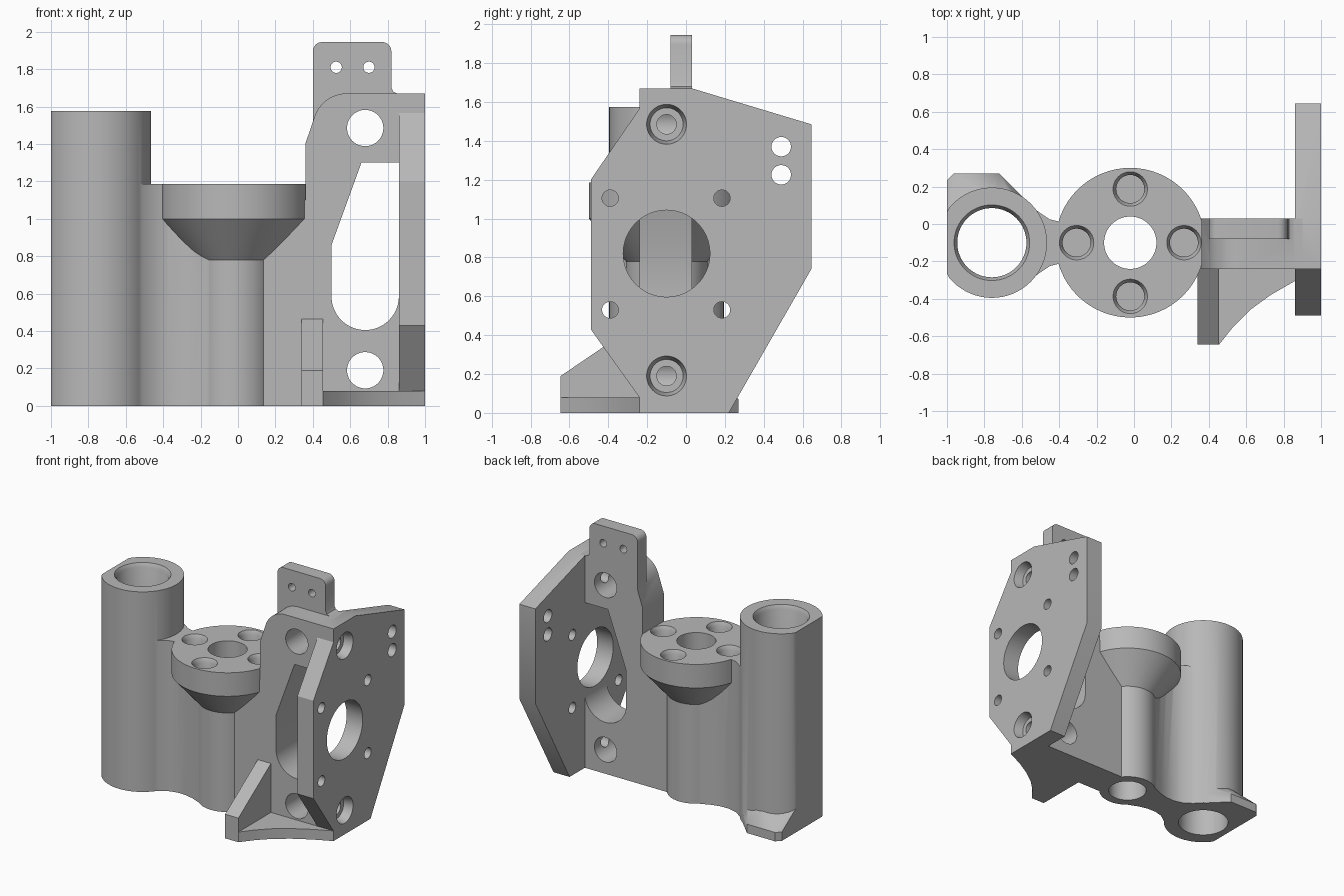
import bpy, bmesh
from math import sin, cos, radians

cube = bpy.data.objects.get("Cube")
if cube:
    bpy.data.objects.remove(cube, do_unlink=True)

grey = bpy.data.materials.new("plain grey")
grey.use_nodes = True
colour = (0.48, 0.48, 0.48, 1)
grey.diffuse_color = colour
grey.node_tree.nodes["Principled BSDF"].inputs["Base Color"].default_value = colour


def finish(name, bm):
    bmesh.ops.recalc_face_normals(bm, faces=bm.faces[:])
    mesh = bpy.data.meshes.new(name)
    bm.to_mesh(mesh)
    bm.free()
    mesh.materials.append(grey)
    ob = bpy.data.objects.new(name, mesh)
    bpy.context.collection.objects.link(ob)
    return ob


def place(axis, p, d):
    """Put a 2D profile point at depth d along the axis."""
    return {"x": (d, p[0], p[1]), "y": (p[0], d, p[1]), "z": (p[0], p[1], d)}[axis]


def prism(name, axis, pts, lo, hi, pts_hi=None):
    bm = bmesh.new()
    a = [bm.verts.new(place(axis, p, lo)) for p in pts]
    b = [bm.verts.new(place(axis, p, hi)) for p in (pts_hi or pts)]
    bm.faces.new(a)
    bm.faces.new(b)
    for i in range(len(a)):
        j = (i + 1) % len(a)
        bm.faces.new((a[i], a[j], b[j], b[i]))
    return finish(name, bm)


def arc(c, r, a0, a1, n=10):
    return [(c[0] + r * cos(radians(a0 + (a1 - a0) * i / n)),
             c[1] + r * sin(radians(a0 + (a1 - a0) * i / n))) for i in range(n + 1)]


def circle(c, r, n=64):
    return arc(c, r, 0, 360, n)[:-1]


def rod(name, axis, c, r, lo, hi, r_hi=None):
    return prism(name, axis, circle(c, r), lo, hi, circle(c, r_hi or r))


def combine(base, other, operation):
    mod = base.modifiers.new("combine", "BOOLEAN")
    mod.solver = "EXACT"
    mod.operation = operation
    mod.object = other
    with bpy.context.temp_override(object=base, active_object=base,
                                   selected_objects=[base]):
        bpy.ops.object.modifier_apply(modifier=mod.name)
    bpy.data.objects.remove(other, do_unlink=True)


TUBE = (-0.76, -0.10)
POST = (-0.02, -0.10)
parts = []

# Tall tube, flattened on its outer side
tube_outline = [(max(x, -1.0), y) for x, y in circle(TUBE, 0.295)]
body = prism("bracket_body", "z", tube_outline, 0, 1.575)

# Sloped foot behind the tube
bm = bmesh.new()
foot = [(-1, 0), (-1, 0.235), (-0.965, 0.27), (-0.72, 0.27), (-0.57, 0.12), (-0.6, 0)]
top = [(-1, 0), (-1, 0.06), (-0.76, 0.17), (-0.6, 0.09)]
for x, y in foot:
    for z in (0, 0.07):
        bm.verts.new((x, y, z))
for x, y in top:
    bm.verts.new((x, y, 0.19))
bmesh.ops.convex_hull(bm, input=bm.verts[:])
parts.append(finish("tube_foot", bm))

# Waisted web between tube and post
waist = [(-0.62, 0.25), (-0.56, 0.205), (-0.51, 0.165), (-0.45, 0.125), (-0.38, 0.107),
         (-0.31, 0.109), (-0.24, 0.125), (-0.17, 0.155), (-0.11, 0.175)]
web = [(x, -0.1 + w) for x, w in waist] + [(x, -0.1 - w) for x, w in reversed(waist)]
parts.append(prism("web", "z", web, 0, 1.185))

# Post with flared flange
parts.append(rod("post", "z", POST, 0.21, 0, 1.1))
parts.append(rod("flange_cone", "z", POST, 0.21, 0.78, 1.0, 0.40))
parts.append(rod("flange", "z", POST, 0.40, 1.0, 1.185))

# Upright plate with rounded shoulder, and its drilled tab
shoulder = arc((0.58, 1.49), 0.18, 90, 160)
plate = [(0, 0), (0.9, 0), (0.9, 1.67)] + shoulder + [(0.36, 1.4), (0.36, 1.1), (0, 1.1)]
parts.append(prism("upright_plate", "y", plate, -0.24, 0.03))
tab = [(0.40, 1.45), (0.85, 1.45), (0.85, 1.67), (0.83, 1.68), (0.82, 1.70)]
tab += arc((0.77, 1.895), 0.05, 0, 90, 6) + arc((0.45, 1.895), 0.05, 90, 180, 6)
parts.append(prism("tab", "y", tab, -0.08, 0.03))

# Side plate
side = [(-0.24, 1.67), (0.03, 1.67), (0.645, 1.485), (0.645, 0.74), (0.22, 0), (-0.24, 0),
        (-0.24, 0.08), (-0.49, 0.43), (-0.49, 1.2), (-0.24, 1.565)]
parts.append(prism("side_plate", "x", side, 0.86, 1.0))

# Gusset rib and curved floor
rib = [(-0.645, 0), (-0.645, 0.19), (-0.24, 0.465), (-0.2, 0.465), (-0.2, 0)]
parts.append(prism("gusset_rib", "x", rib, 0.34, 0.455))
floor = [(0.40, -0.2), (0.40, -0.645), (0.455, -0.645), (0.53, -0.55), (0.62, -0.46),
         (0.73, -0.38), (0.86, -0.305), (1.0, -0.24), (1.0, -0.2)]
parts.append(prism("gusset_floor", "z", floor, 0, 0.08))

for part in parts:
    combine(body, part, "UNION")

# Bores from above
cuts = [rod("tube_bore", "z", TUBE, 0.185, -0.1, 1.7),
        rod("tube_rim", "z", TUBE, 0.185, 1.545, 1.58, 0.205),
        rod("post_bore", "z", POST, 0.14, -0.1, 1.3)]
for dx, dy in ((1, 0), (-1, 0), (0, 1), (0, -1)):
    c = (POST[0] + 0.287 * dx, POST[1] + 0.287 * dy)
    cuts.append(rod("bolt_hole", "z", c, 0.075, 1.03, 1.25))
    cuts.append(rod("bolt_rim", "z", c, 0.075, 1.155, 1.187, 0.093))

# Window and holes through the upright plate and tab
window = [(0.86, 1.3), (0.66, 1.3), (0.50, 0.86)] + arc((0.68, 0.585), 0.18, 180, 360, 32)
cuts.append(prism("window", "y", window, -0.3, 0.1))
for z in (0.19, 1.485):
    cuts.append(rod("access_hole", "y", (0.68, z), 0.097, -0.3, 0.1))
    cuts.append(rod("screw_hole", "x", (-0.10, z), 0.05, 0.66, 1.1))
    cuts.append(rod("screw_recess", "x", (-0.10, z), 0.085, 0.93, 1.002, 0.103))
for x in (0.525, 0.70):
    cuts.append(rod("tab_hole", "y", (x, 1.81), 0.03, -0.2, 0.1))

# Holes through the side plate
cuts.append(rod("large_hole", "x", (-0.10, 0.82), 0.223, 0.8, 1.1))
for z in (0.53, 1.105):
    for y in (-0.39, 0.185):
        cuts.append(rod("small_hole", "x", (y, z), 0.042, 0.8, 1.1))
for z in (1.225, 1.37):
    cuts.append(rod("edge_hole", "x", (0.49, z), 0.05, 0.8, 1.1))

for cut in cuts:
    combine(body, cut, "DIFFERENCE")

# One material, smooth curves with sharp edges
body.data.materials.clear()
body.data.materials.append(grey)
bpy.ops.object.select_all(action="DESELECT")
body.select_set(True)
bpy.context.view_layer.objects.active = body
bpy.ops.object.shade_smooth_by_angle(angle=radians(30))
